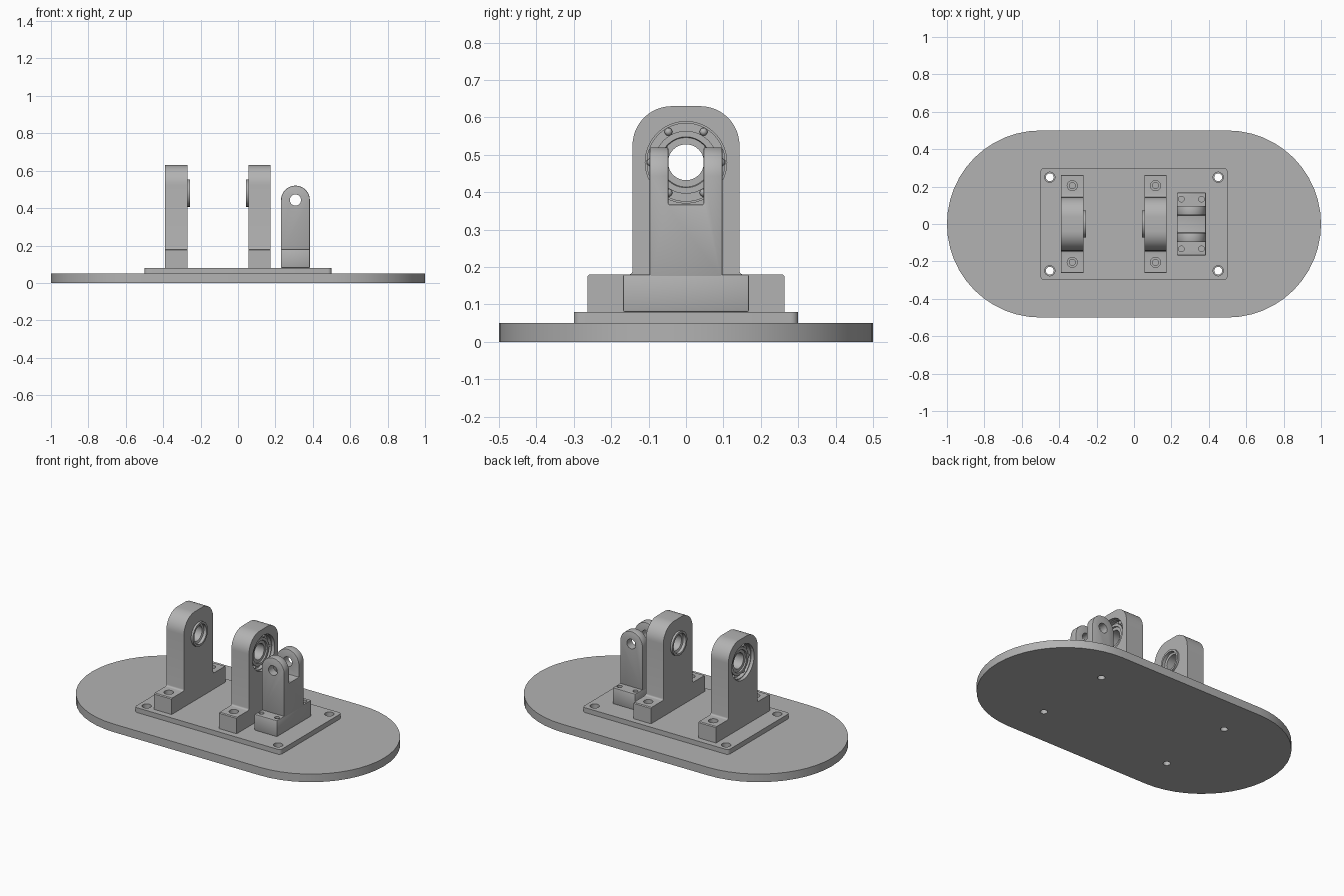
import bpy, bmesh, math
from mathutils import Vector

if "Cube" in bpy.data.objects:
    bpy.data.objects.remove(bpy.data.objects["Cube"])

grey = bpy.data.materials.new("machined grey")
grey.diffuse_color = (0.45, 0.45, 0.45, 1)
grey.use_nodes = True
grey.node_tree.nodes["Principled BSDF"].inputs["Base Color"].default_value = grey.diffuse_color


def make(name, bm):
    bmesh.ops.recalc_face_normals(bm, faces=bm.faces[:])
    me = bpy.data.meshes.new(name)
    bm.to_mesh(me)
    bm.free()
    me.materials.append(grey)
    ob = bpy.data.objects.new(name, me)
    bpy.context.collection.objects.link(ob)
    return ob


def place(axis, a, b, h):
    # a, b lie in the profile plane, h runs along the axis
    return Vector({'x': (h, a, b), 'y': (a, h, b), 'z': (a, b, h)}[axis])


def prism(name, pts, axis, lo, hi):
    bm = bmesh.new()
    low = [bm.verts.new(place(axis, a, b, lo)) for a, b in pts]
    top = [bm.verts.new(place(axis, a, b, hi)) for a, b in pts]
    n = len(pts)
    bm.faces.new(low)
    bm.faces.new(top)
    for i in range(n):
        j = (i + 1) % n
        bm.faces.new((low[i], low[j], top[j], top[i]))
    return make(name, bm)


def arc(cx, cy, r, a0, a1, n=10):
    return [(cx + r * math.cos(math.radians(a0 + (a1 - a0) * i / n)),
             cy + r * math.sin(math.radians(a0 + (a1 - a0) * i / n))) for i in range(n + 1)]


def rounded(hx, hy, r, n=6, cx=0, cy=0):
    pts = []
    for k, (sx, sy) in enumerate(((1, 1), (-1, 1), (-1, -1), (1, -1))):
        pts += arc(cx + sx * (hx - r), cy + sy * (hy - r), r, 90 * k, 90 * k + 90, n)
    return pts


def circle(cx, cy, r, n=32):
    return arc(cx, cy, r, 0, 360 - 360 / n, n - 1)


def cut(ob, cutter):
    m = ob.modifiers.new("cut", 'BOOLEAN')
    m.operation, m.solver, m.object = 'DIFFERENCE', 'EXACT', cutter
    bpy.context.view_layer.objects.active = ob
    bpy.ops.object.modifier_apply(modifier=m.name)
    bpy.data.objects.remove(cutter)


def drill(ob, axis, a, b, r, lo, hi):
    cut(ob, prism("cutter", circle(a, b, r), axis, lo, hi))


def bevel(ob, w):
    m = ob.modifiers.new("soft edges", 'BEVEL')
    m.width, m.segments, m.limit_method = w, 2, 'ANGLE'
    m.angle_limit = math.radians(50)
    bpy.context.view_layer.objects.active = ob
    bpy.ops.object.modifier_apply(modifier=m.name)


def lathe_x(name, prof, x0, s, zc, n=48):
    # closed (radius, depth) profile turned around an x-parallel axis
    bm = bmesh.new()
    rings = []
    for i in range(n):
        t = 2 * math.pi * i / n
        rings.append([bm.verts.new((x0 + s * u, r * math.cos(t), zc + r * math.sin(t))) for r, u in prof])
    for i in range(n):
        A, B = rings[i], rings[(i + 1) % n]
        for k in range(len(prof)):
            j = (k + 1) % len(prof)
            bm.faces.new((A[k], A[j], B[j], B[k]))
    return make(name, bm)


# Oval base and mounting plate, with four through holes
base = prism("base_plate", arc(0.5, 0, 0.5, -90, 90, 24) + arc(-0.5, 0, 0.5, 90, 270, 24), 'z', 0, 0.05)
plate = prism("mounting_plate", rounded(0.5, 0.3, 0.02), 'z', 0.05, 0.08)
for x in (-0.45, 0.45):
    for y in (-0.25, 0.25):
        drill(base, 'z', x, y, 0.021, -0.1, 0.1)
        drill(plate, 'z', x, y, 0.027, 0.0, 0.2)

# Two bearing blocks, facing each other
ZC = 0.48
for side, x0, s in (("left", -0.27, -1), ("right", 0.055, 1)):
    half = [(0.263, 0.08), (0.263, 0.175), (0.258, 0.18)]
    half += arc(0.153, 0.19, 0.01, 270, 180, 4)
    half += arc(0.038, 0.525, 0.105, 0, 90, 12)
    prof = half + [(-y, z) for y, z in reversed(half)]
    xa, xb = sorted((x0, x0 + s * 0.12))
    block = prism(side + "_bearing_block", prof, 'x', xa, xb)
    drill(block, 'x', 0, ZC, 0.0725, xa - 0.1, xb + 0.1)
    ra, rb = sorted((x0 + s * 0.02, x0 + s * 0.2))
    cut(block, prism("cutter", circle(0, ZC, 0.109, 48), 'x', ra, rb))
    xm = (xa + xb) / 2
    for y in (-0.205, 0.205):
        drill(block, 'z', xm, y, 0.027, 0.15, 0.3)
        drill(block, 'z', xm, y, 0.016, 0.09, 0.3)
    # Bearing: protruding sleeve, stepped bore, ball groove and outer race
    lathe_x(side + "_bearing",
            [(0.073, -0.013), (0.06, -0.013), (0.06, 0.006), (0.048, 0.01), (0.048, 0.09),
             (0.066, 0.09), (0.068, 0.098), (0.084, 0.098), (0.084, 0.078), (0.104, 0.078),
             (0.104, 0.1), (0.11, 0.1), (0.11, 0.02), (0.073, 0.02)], x0, s, ZC)
    bm = bmesh.new()
    for i in range(6):
        t = math.radians(30 + 60 * i)
        r = bmesh.ops.create_uvsphere(bm, u_segments=16, v_segments=10, radius=0.0105)
        bmesh.ops.translate(bm, verts=r["verts"],
                            vec=(x0 + s * 0.086, 0.094 * math.sin(t), ZC + 0.094 * math.cos(t)))
    make(side + "_bearing_balls", bm)

# Clevis bracket: foot, and a rounded upright split into two ears
CX, HW = 0.307, 0.077
foot = prism("clevis_foot", rounded(HW, 0.168, 0.004, 2, CX), 'z', 0.08, 0.18)
bevel(foot, 0.004)
for x in (CX - 0.054, CX + 0.054):
    for y in (-0.133, 0.133):
        drill(foot, 'z', x, y, 0.015, 0.1, 0.3)
ears = prism("clevis_ears", [(CX - HW, 0.17), (CX + HW, 0.17)] + arc(CX, 0.443, HW, 0, 180, 24),
             'y', -0.097, 0.097)
cut(ears, prism("cutter", [(-0.047, 0.367), (0.047, 0.367), (0.047, 0.7), (-0.047, 0.7)], 'x', 0.1, 0.5))
bevel(ears, 0.004)
drill(ears, 'y', CX, 0.443, 0.03, -0.3, 0.3)

# Smooth curved walls, keep machined edges crisp
bpy.ops.object.select_all(action='DESELECT')
for ob in bpy.context.scene.objects:
    ob.select_set(True)
bpy.context.view_layer.objects.active = base
bpy.ops.object.shade_smooth_by_angle(angle=math.radians(30))
